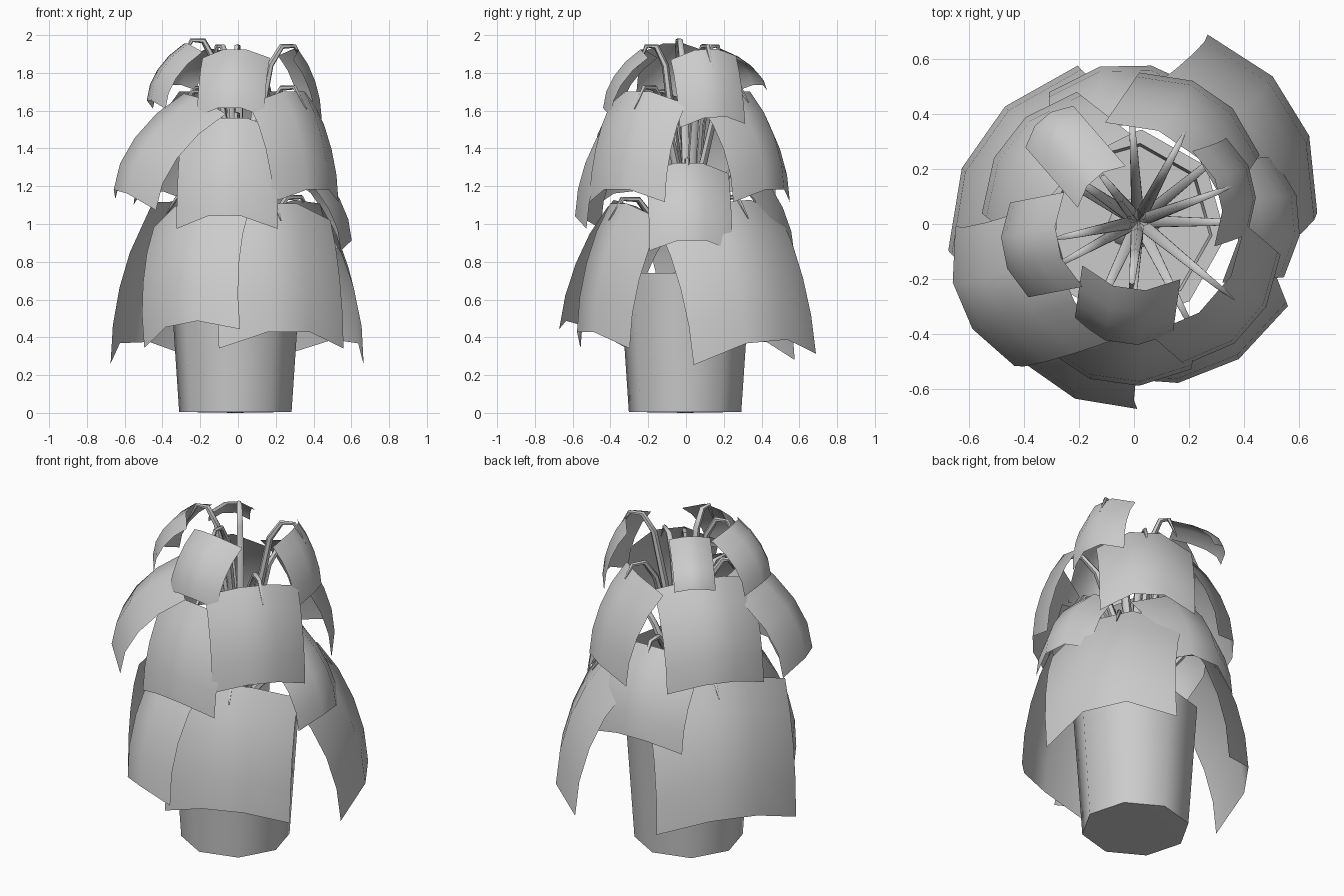
import bpy, bmesh, math, random
from math import sin, cos, radians
from mathutils import Vector, Matrix

cube = bpy.data.objects.get("Cube")
if cube:
    bpy.data.objects.remove(cube, do_unlink=True)
random.seed(4)

grey = bpy.data.materials.new("plain_grey")
grey.use_nodes = True
grey.diffuse_color = (0.6, 0.6, 0.6, 1)
grey.node_tree.nodes["Principled BSDF"].inputs["Base Color"].default_value = (0.6, 0.6, 0.6, 1)


def finish(name, bm, angle):
    """Turn a bmesh into a smooth shaded object."""
    mesh = bpy.data.meshes.new(name)
    bm.to_mesh(mesh)
    bm.free()
    mesh.materials.append(grey)
    obj = bpy.data.objects.new(name, mesh)
    bpy.context.collection.objects.link(obj)
    bpy.ops.object.select_all(action='DESELECT')
    obj.select_set(True)
    bpy.context.view_layer.objects.active = obj
    bpy.ops.object.shade_smooth_by_angle(angle=radians(angle))
    return obj


def lathe(name, profile, sides, turn):
    """Spin a (radius, height) profile around z."""
    bm = bmesh.new()
    rot = Matrix.Rotation(radians(turn), 3, 'Z')
    verts = [bm.verts.new(rot @ Vector((r, 0, z))) for r, z in profile]
    edges = [bm.edges.new(pair) for pair in zip(verts, verts[1:])]
    bmesh.ops.spin(bm, geom=verts + edges, cent=(0, 0, 0), axis=(0, 0, 1),
                   angle=2 * math.pi, steps=sides)
    bmesh.ops.remove_doubles(bm, verts=bm.verts, dist=0.0005)
    bmesh.ops.recalc_face_normals(bm, faces=bm.faces)
    return finish(name, bm, 50)


def leaf(name, az, r0, r1, top, bottom, width, shift, tilt, cols=3, rows=4):
    """A drooping sheet that curves outward, down and around the plant."""
    a = radians(az)
    out, side = Vector((cos(a), sin(a), 0)), Vector((-sin(a), cos(a), 0))
    wrap = 0.18 * width
    roll = 2 * tilt / width
    bm = bmesh.new()
    grid = []
    for j in range(rows + 1):
        v = j / rows
        height = (top - bottom) * (1 - v ** 1.12)
        row = []
        for i in range(cols + 1):
            u = 2 * i / cols - 1
            r = r0 + (r1 - r0) * (1 - (1 - v) ** 1.8) - wrap * u * u
            z = bottom + height - 0.14 * width * u * u + tilt * u
            across = u * width / 2 + shift - roll * height
            row.append(bm.verts.new(out * r + side * across + Vector((0, 0, z))))
        grid.append(row)
    for upper, lower in zip(grid, grid[1:]):
        for i in range(cols):
            bm.faces.new((upper[i], lower[i], lower[i + 1], upper[i + 1]))
    return finish(name, bm, 60)


def stem(name, az, reach, top):
    """A tapered stalk that rises, arches over and pokes into its leaf."""
    a = radians(az)
    path = [(0.02, 0.62, 0.026), (0.05, 0.62 + 0.5 * (top - 0.62), 0.025),
            (reach * 0.5, top - 0.09, 0.019), (reach * 0.7, top + 0.01, 0.016),
            (reach * 0.92, top + 0.012, 0.012), (reach * 1.12, top - 0.1, 0.003)]
    bm = bmesh.new()
    rings = []
    for k, (r, z, thick) in enumerate(path):
        p, q = path[max(k - 1, 0)], path[min(k + 1, len(path) - 1)]
        pitch = math.atan2(q[0] - p[0], q[1] - p[1])
        place = (Matrix.Translation((0.015, 0.01, 0)) @ Matrix.Rotation(a, 4, 'Z')
                 @ Matrix.Translation((r, 0, z)) @ Matrix.Rotation(pitch, 4, 'Y'))
        rings.append([bm.verts.new(place @ Vector((thick * cos(t * math.tau / 6),
                                                   thick * sin(t * math.tau / 6), 0)))
                      for t in range(6)])
    for low, high in zip(rings, rings[1:]):
        for i in range(6):
            n = (i + 1) % 6
            bm.faces.new((low[i], low[n], high[n], high[i]))
    bm.faces.new(rings[-1])
    return finish(name, bm, 60)


# Eight-sided pot with a rim and soil inside
pot = lathe("pot", [(0, 0), (0.3, 0.005), (0.33, 0.45), (0.35, 0.74), (0.3, 0.74),
                    (0.29, 0.68), (0, 0.68)], 8, -7)
pot.location = (-0.014, -0.005, 0)
# Clump where the stalks leave the soil
lathe("stem_clump", [(0.1, 0.67), (0.07, 0.74), (0, 0.78)], 8, 0)

# Leaves: facing, inner and outer reach, top, bottom, width, sideways shift, tilt
tiers = {
    "lower_leaf": [(-125, 0.42, 0.655, 1.12, 0.48, 0.62, 0.085, 0.05),
                   (-68.5, 0.42, 0.61, 1.12, 0.44, 0.71, 0.056, 0.0),
                   (31.6, 0.45, 0.725, 1.13, 0.39, 0.76, 0.066, 0.03),
                   (145, 0.42, 0.645, 1.13, 0.385, 0.82, 0.056, -0.01)],
    "small_leaf": [(5, 0.38, 0.605, 1.33, 0.92, 0.44, -0.02, 0.0),
                   (91, 0.37, 0.585, 1.31, 0.84, 0.56, 0.02, 0.0)],
    "middle_leaf": [(-98, 0.40, 0.59, 1.57, 1.05, 0.54, 0.01, 0.0),
                    (-41, 0.40, 0.57, 1.71, 1.19, 0.53, 0.0, 0.0),
                    (55.6, 0.34, 0.56, 1.71, 1.19, 0.53, 0.03, 0.0),
                    (142, 0.31, 0.56, 1.71, 1.18, 0.56, 0.03, 0.0),
                    (203, 0.32, 0.70, 1.69, 1.18, 0.55, 0.03, -0.03)],
    "upper_leaf": [(-98, 0.24, 0.44, 1.93, 1.62, 0.36, 0.015, 0.0),
                   (13, 0.33, 0.46, 1.93, 1.57, 0.355, 0.053, 0.01),
                   (131, 0.22, 0.51, 1.93, 1.74, 0.23, 0.0, 0.0),
                   (191, 0.29, 0.49, 1.96, 1.66, 0.35, 0.013, 0.0)],
}
for tier, leaves in tiers.items():
    for n, spec in enumerate(leaves, 1):
        leaf(f"{tier}_{n}", *spec)
        lean = math.degrees(spec[6] / spec[1])
        stem(f"{tier}_stem_{n}", spec[0] + lean + random.uniform(-3, 3), spec[1], spec[3])
